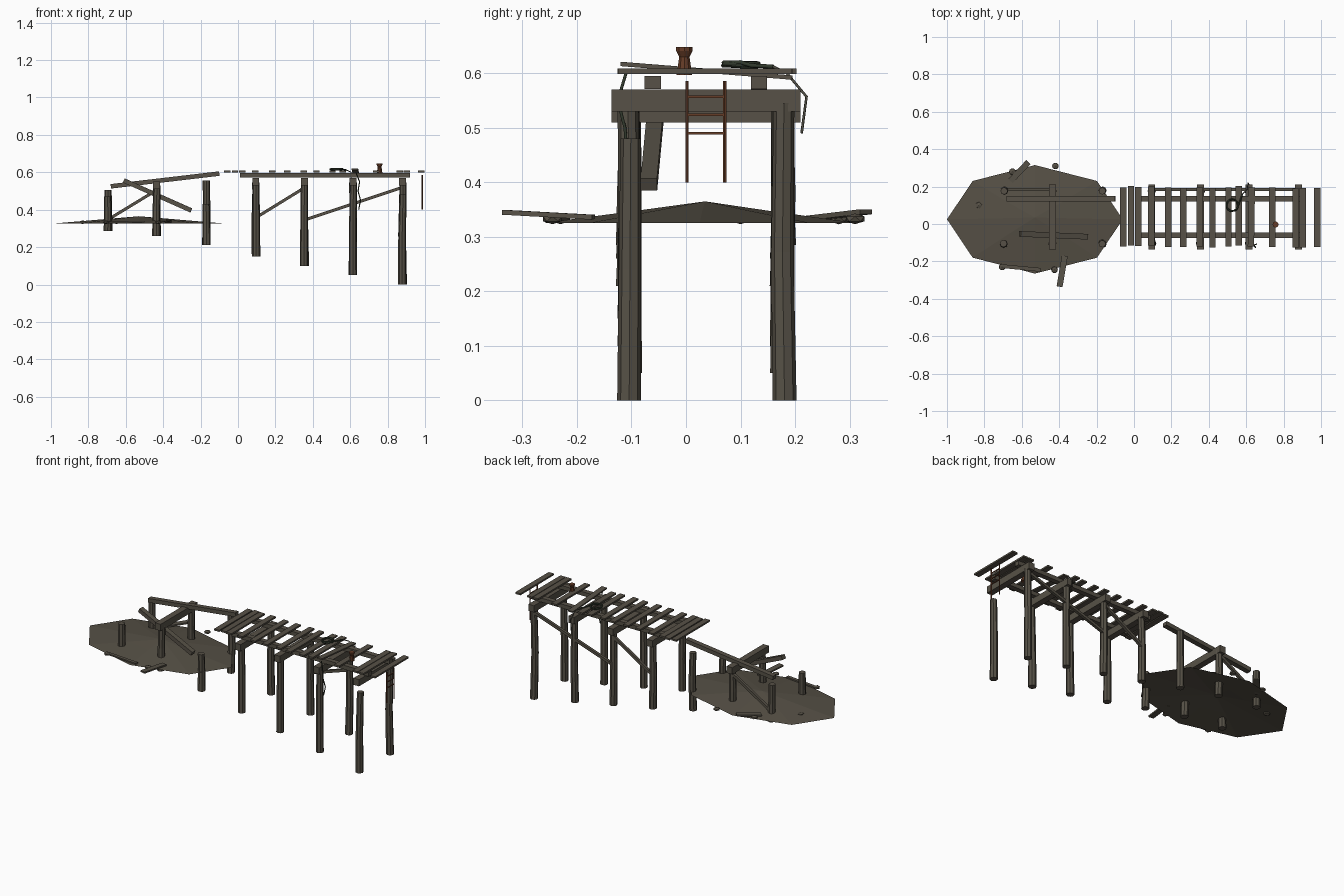
import bpy, bmesh, math, random
from mathutils import Vector, Matrix

random.seed(4)
cube = bpy.data.objects.get("Cube")
if cube:
    bpy.data.objects.remove(cube, do_unlink=True)


def material(name, rgb):
    m = bpy.data.materials.new(name)
    m.use_nodes = True
    m.diffuse_color = (*rgb, 1)
    m.node_tree.nodes["Principled BSDF"].inputs["Base Color"].default_value = (*rgb, 1)
    return m


wood = material("weathered wood", (0.095, 0.083, 0.063))
earth = material("dull earth", (0.092, 0.08, 0.06))
rust = material("rusty iron", (0.13, 0.045, 0.02))
rope = material("dark rope", (0.03, 0.04, 0.025))
line_mat = material("frayed line", (0.085, 0.08, 0.06))


def add(name, bm, mat):
    bmesh.ops.recalc_face_normals(bm, faces=bm.faces)
    me = bpy.data.meshes.new(name)
    bm.to_mesh(me)
    bm.free()
    me.materials.append(mat)
    ob = bpy.data.objects.new(name, me)
    bpy.context.collection.objects.link(ob)
    return ob


def beam(name, p, q, width, height, mat=wood):
    """Box running from p to q with a level cross-section."""
    p, q = Vector(p), Vector(q)
    along = (q - p).normalized()
    side = Vector((0, 0, 1)).cross(along).normalized()
    up = along.cross(side)
    rot = Matrix((along, side, up)).transposed().to_4x4()
    size = Matrix.Diagonal(((q - p).length, width, height, 1))
    bm = bmesh.new()
    bmesh.ops.create_cube(bm, size=1, matrix=Matrix.Translation((p + q) / 2) @ rot @ size)
    return add(name, bm, mat)


def lathe(name, centre, profile, sides, mat, wobble=0):
    """Stack of rings (radius, z), each shifted a little, capped at both ends."""
    bm = bmesh.new()
    rings = []
    for r, z in profile:
        ox, oy = (random.uniform(-wobble, wobble) for _ in "xy")
        rings.append([bm.verts.new((centre[0] + ox + r * math.cos(a), centre[1] + oy + r * math.sin(a), z))
                      for a in (math.tau * i / sides for i in range(sides))])
    for low, high in zip(rings, rings[1:]):
        for i in range(sides):
            j = (i + 1) % sides
            bm.faces.new((low[i], low[j], high[j], high[i]))
    bm.faces.new(rings[0])
    bm.faces.new(rings[-1])
    return add(name, bm, mat)


def cord(name, points, radius, mat):
    cu = bpy.data.curves.new(name, "CURVE")
    cu.dimensions = "3D"
    cu.bevel_depth = radius
    cu.bevel_resolution = 1
    cu.use_fill_caps = True
    sp = cu.splines.new("POLY")
    sp.points.add(len(points) - 1)
    for pt, co in zip(sp.points, points):
        pt.co = (*co, 1)
    cu.materials.append(mat)
    ob = bpy.data.objects.new(name, cu)
    bpy.context.collection.objects.link(ob)


# Mound of ground at the shore end
bm = bmesh.new()
peak = bm.verts.new((-0.53, 0.035, 0.365))
inner, outer = [], []
for i in range(8):
    c, s = math.cos(i * math.pi / 4), math.sin(i * math.pi / 4)
    inner.append(bm.verts.new((-0.53 + 0.2 * c, 0.03 + 0.12 * s, 0.348)))
    outer.append(bm.verts.new((-0.53 + 0.47 * c, 0.025 + 0.29 * s, 0.325)))
for i in range(8):
    j = (i + 1) % 8
    bm.faces.new((peak, inner[i], inner[j]))
    bm.faces.new((inner[i], outer[i], outer[j], inner[j]))
add("shore_mound", bm, earth)

# Piles in pairs: x, bottom, front top, back top
piles = [(-0.695, 0.285, 0.47, 0.505), (-0.435, 0.26, 0.53, 0.53),
         (-0.17, 0.21, 0.43, 0.555), (0.095, 0.15, 0.545, 0.545),
         (0.355, 0.1, 0.545, 0.545), (0.615, 0.05, 0.545, 0.545),
         (0.88, 0, 0.48, 0.545)]
for x, low, front, back in piles:
    for side, y, top in (("front", -0.104, front), ("back", 0.178, back)):
        mid = (low + top) / 2
        lathe(side + "_pile", (x, y), [(0.022, low), (0.0205, mid), (0.019, top)], 8, wood, 0.003)

# Cross beams on the piles
for x, z in ((-0.435, 0.53), (0.095, 0.55), (0.355, 0.55), (0.615, 0.55), (0.88, 0.55)):
    beam("cross_beam", (x, -0.137, z), (x, 0.21, z), 0.037, 0.04)

# Long beams, whole, sagging and fallen
for y in (-0.061, 0.134):
    beam("long_beam", (0.01, y, 0.583), (0.92, y, 0.583), 0.03, 0.024)
beam("sagging_beam", (-0.68, 0.134, 0.525), (-0.1, 0.134, 0.593), 0.03, 0.024)
beam("fallen_beam", (-0.61, -0.053, 0.556), (-0.25, -0.068, 0.396), 0.03, 0.024)

# Diagonal braces along the back
for x0, z0, x1, z1 in ((-0.69, 0.35, -0.435, 0.505), (0.1, 0.36, 0.36, 0.52), (0.37, 0.35, 0.88, 0.52)):
    beam("brace", (x0, 0.185, z0), (x1, 0.185, z1), 0.016, 0.016)

# Deck planks with a little unevenness
for x in (-0.057, -0.016, 0.022, 0.093, 0.183, 0.264, 0.352, 0.42, 0.505, 0.56,
          0.74, 0.865, 0.903, 0.98):
    j = random.uniform(-0.006, 0.006)
    beam("deck_plank", (x, -0.12 + j, 0.604), (x, 0.197 + j, 0.604), 0.034, 0.01)
beam("loose_plank", (0.625, -0.12, 0.617), (0.63, 0.195, 0.592), 0.034, 0.008)

# Planks washed up on the mound
beam("stray_plank", (-0.66, 0.23, 0.334), (-0.565, 0.33, 0.346), 0.032, 0.009)
beam("stray_plank", (-0.37, -0.17, 0.336), (-0.398, -0.335, 0.345), 0.032, 0.009)
beam("stray_plank", (-0.71, -0.225, 0.333), (-0.5, -0.245, 0.335), 0.02, 0.008)

# Stones
for x, y in ((-0.83, 0.10), (-0.65, 0.28), (-0.42, 0.31), (-0.705, -0.23), (-0.425, -0.245)):
    bm = bmesh.new()
    bmesh.ops.create_icosphere(bm, subdivisions=1, radius=0.02,
                               matrix=Matrix.Translation((x, y, 0.333)) @ Matrix.Diagonal((1, 1, 0.5, 1)))
    add("stone", bm, earth)

# Ladder at the far end
for y in (0.002, 0.071):
    lathe("ladder_rail", (0.985, y), [(0.0035, 0.4), (0.0035, 0.586)], 6, rust)
for z in (0.49, 0.524, 0.557):
    beam("ladder_rung", (0.985, 0.002, z), (0.985, 0.071, z), 0.005, 0.005, rust)

# Mooring bollard
lathe("bollard", (0.757, -0.003),
      [(0.015, 0.597), (0.013, 0.609), (0.01, 0.63), (0.016, 0.641), (0.016, 0.648)], 10, rust)

# Coil of rope and hanging lines
coil = []
for i in range(49):
    a, r = math.tau * i / 16, 0.031 - 0.002 * math.sin(i)
    coil.append((0.525 + r * math.cos(a), 0.1 + r * math.sin(a), 0.612 + 0.008 * i / 48))
cord("rope_coil", coil + [(0.565, 0.12, 0.614), (0.58, 0.16, 0.612)], 0.004, rope)
cord("back_hanging_line", [(0.58, 0.16, 0.612), (0.605, 0.185, 0.6), (0.61, 0.221, 0.557),
                           (0.615, 0.212, 0.49)], 0.0025, line_mat)
cord("front_hanging_line", [(0.63, -0.11, 0.6), (0.65, -0.125, 0.55), (0.642, -0.112, 0.5),
                            (0.655, -0.108, 0.45), (0.645, -0.11, 0.4)], 0.003, rope)
